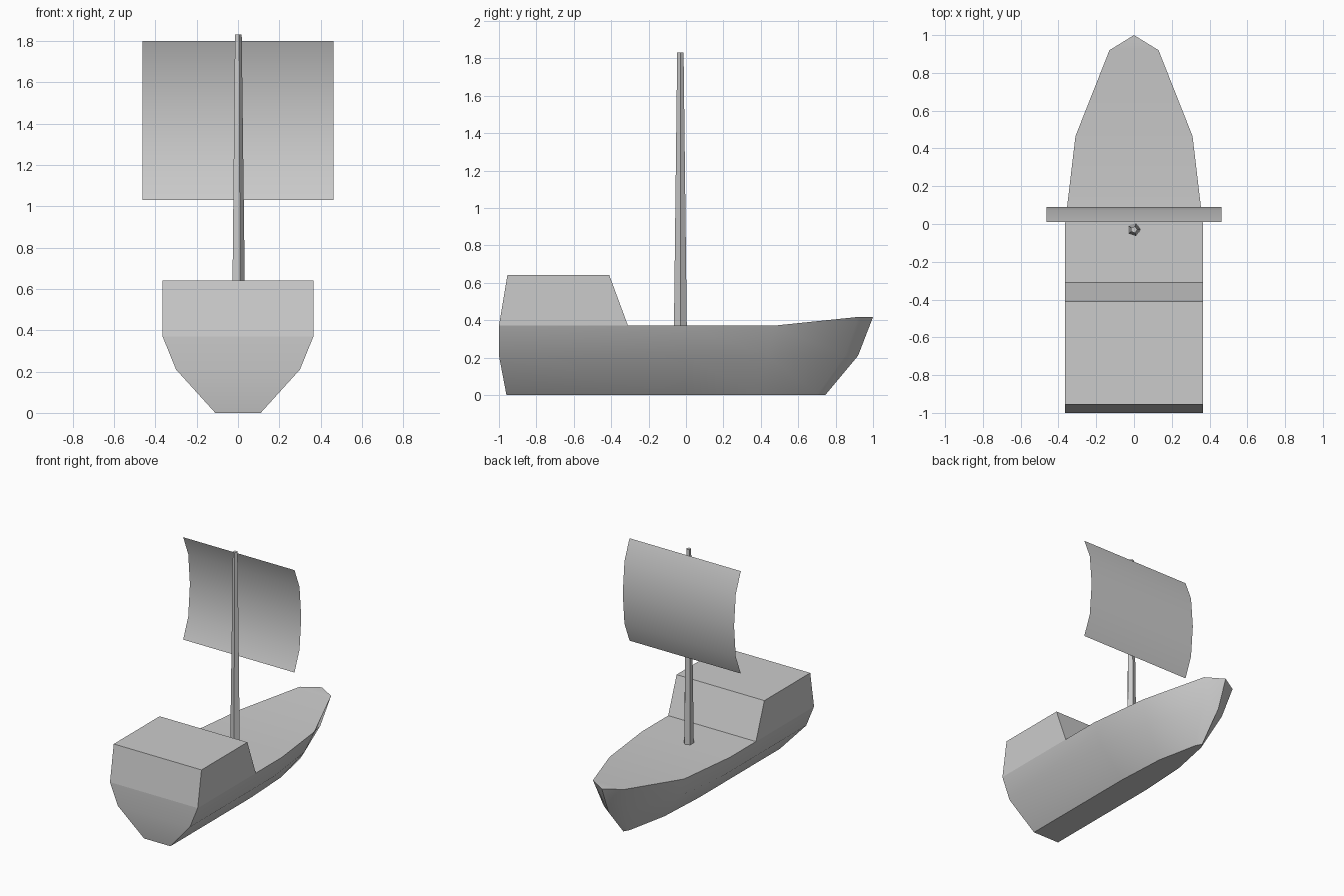
import bpy, bmesh, math

if "Cube" in bpy.data.objects:
    bpy.data.objects.remove(bpy.data.objects["Cube"])


def finish(name, bm, angle=35):
    bmesh.ops.remove_doubles(bm, verts=bm.verts[:], dist=0.0005)
    bmesh.ops.dissolve_degenerate(bm, edges=bm.edges[:], dist=0.0005)
    bmesh.ops.recalc_face_normals(bm, faces=bm.faces[:])
    mesh = bpy.data.meshes.new(name)
    bm.to_mesh(mesh)
    bm.free()
    obj = bpy.data.objects.new(name, mesh)
    bpy.context.collection.objects.link(obj)
    bpy.ops.object.select_all(action='DESELECT')
    obj.select_set(True)
    bpy.context.view_layer.objects.active = obj
    bpy.ops.object.shade_smooth_by_angle(angle=math.radians(angle))
    return obj


# Hull: half sections from stern to bow, each (x, y, z) at deck, chine, keel
stations = [
    [(.365, -1.0, .37), (.30, -1.0, .21), (.11, -.96, 0)],
    [(.365, 0.0, .37), (.30, 0.0, .21), (.11, 0.0, 0)],
    [(.31, .465, .37), (.245, .44, .21), (.09, .38, 0)],
    [(.13, .92, .417), (.09, .85, .21), (.025, .70, 0)],
    [(0, 1.0, .417), (0, .92, .21), (0, .745, 0)],
]
bm = bmesh.new()
rings = []
for half in stations:
    ring = half + [(-x, y, z) for x, y, z in reversed(half)]
    rings.append([bm.verts.new(p) for p in ring])
for a, b in zip(rings, rings[1:]):
    for i in range(6):
        j = (i + 1) % 6
        bm.faces.new((a[i], a[j], b[j], b[i]))
# Flat transom in two planes
s = rings[0]
bm.faces.new((s[0], s[1], s[4], s[5]))
bm.faces.new((s[1], s[2], s[3], s[4]))
finish("hull", bm)

# Cabin: side profile extruded across the full beam
profile = [(-1.0, .37), (-.31, .37), (-.41, .64), (-.955, .64)]
bm = bmesh.new()
face = bm.faces.new([bm.verts.new((-.365, y, z)) for y, z in profile])
new = bmesh.ops.extrude_face_region(bm, geom=[face])["geom"]
bmesh.ops.translate(bm, vec=(.73, 0, 0),
                    verts=[v for v in new if isinstance(v, bmesh.types.BMVert)])
finish("cabin", bm, 5)

# Mast: tapered five-sided pole
bm = bmesh.new()
rings = []
for z, r in ((.37, .036), (1.83, .018)):
    rings.append([bm.verts.new((r * math.cos(i * math.tau / 5),
                                -.03 + r * math.sin(i * math.tau / 5), z))
                  for i in range(5)])
for i in range(5):
    j = (i + 1) % 5
    bm.faces.new((rings[0][i], rings[0][j], rings[1][j], rings[1][i]))
for ring in rings:
    bm.faces.new(ring)
finish("mast", bm)

# Sail: single sheet bulging forward
curve = [(.01, 1.03), (.07, 1.18), (.09, 1.415), (.07, 1.65), (.01, 1.80)]
bm = bmesh.new()
rows = [[bm.verts.new((x, y, z)) for x in (-.463, .463)] for y, z in curve]
for a, b in zip(rows, rows[1:]):
    bm.faces.new((a[0], a[1], b[1], b[0]))
finish("sail", bm)
